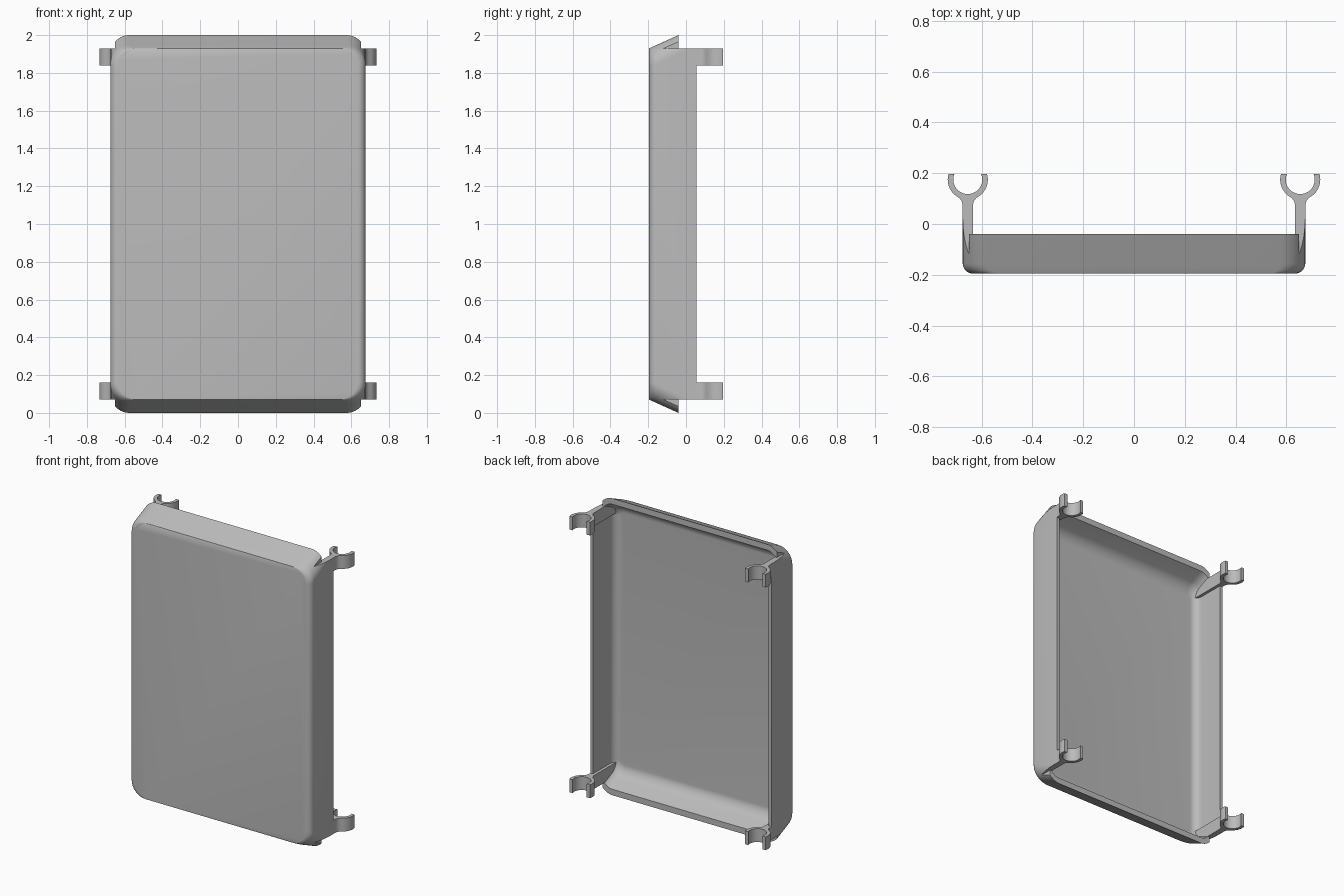
import bpy, bmesh, math

if "Cube" in bpy.data.objects:
    bpy.data.objects.remove(bpy.data.objects["Cube"])

FRONT, SLOPE = -0.195, 0.4516   # front face depth, flare of the end lips
grey = bpy.data.materials.new("light_grey")
grey.diffuse_color = (0.5, 0.5, 0.5, 1)
grey.use_nodes = True
grey.node_tree.nodes["Principled BSDF"].inputs["Base Color"].default_value = grey.diffuse_color


def finish(name, bm):
    bmesh.ops.recalc_face_normals(bm, faces=bm.faces)
    me = bpy.data.meshes.new(name)
    bm.to_mesh(me)
    bm.free()
    me.materials.append(grey)
    ob = bpy.data.objects.new(name, me)
    bpy.context.collection.objects.link(ob)
    return ob


def loft(name, rings):
    """Closed solid through rings of equal point count."""
    bm = bmesh.new()
    vs = [[bm.verts.new(p) for p in r] for r in rings]
    n = len(vs[0])
    for a, b in zip(vs, vs[1:]):
        for i in range(n):
            j = (i + 1) % n
            bm.faces.new((a[i], a[j], b[j], b[i]))
    bm.faces.new(vs[0])
    bm.faces.new(vs[-1])
    return finish(name, bm)


def box(name, x, y, z):
    return loft(name, [[(x[0], y[0], k), (x[1], y[0], k), (x[1], y[1], k), (x[0], y[1], k)] for k in z])


def ring(y, w, h, r, n=12):
    """Rounded rectangle at depth y whose ends flare outwards with depth."""
    pts = []
    for q, (sx, sz) in enumerate([(1, 1), (-1, 1), (-1, -1), (1, -1)]):
        for i in range(n + 1):
            a = math.pi / 2 * (q + i / n)
            pts.append((sx * (w - r) + r * math.cos(a), y,
                        1 + sz * (h - r + SLOPE * (y - FRONT)) + r * math.sin(a)))
    return pts


def subtract(target, cutter):
    mod = target.modifiers.new("cut", 'BOOLEAN')
    mod.operation, mod.solver, mod.object = 'DIFFERENCE', 'EXACT', cutter
    bpy.context.view_layer.objects.active = target
    bpy.ops.object.modifier_apply(modifier=mod.name)
    bpy.data.objects.remove(cutter)


def smooth(ob):
    bpy.ops.object.select_all(action='DESELECT')
    ob.select_set(True)
    bpy.context.view_layer.objects.active = ob
    bpy.ops.object.shade_smooth_by_angle(angle=math.radians(30))


# Tray: outer solid with rounded long front edges
R = 0.04
rings = []
for i in range(9):
    a = math.pi / 2 * i / 8
    rings.append(ring(FRONT + R * (1 - math.cos(a)), 0.675 - R * (1 - math.sin(a)), 0.93, 0.1))
tray = loft("tray_shell", rings + [ring(0.055, 0.675, 0.93, 0.1)])

# Cavity with a filleted floor
F = 0.05
rings = []
for i in range(9):
    a = math.pi / 2 * i / 8
    d = F * (1 - math.sin(a))
    rings.append(ring(FRONT + 0.02 + F * (1 - math.cos(a)), 0.655 - d, 0.89 - d, 0.08 - d))
cavity = loft("cavity", rings + [ring(0.1, 0.655, 0.89, 0.08)])

# Leave thick arms standing in the four corners of the cavity
for s in (-1, 1):
    for z in ((1.84, 1.935), (0.065, 0.16)):
        subtract(cavity, box("arm_gap", sorted((s * 0.635, s * 0.7)), (-0.3, 0.2), z))
subtract(tray, cavity)

# Trim the lips to depth and cut them free of the side walls
for z in ((1.93, 2.5), (-0.5, 0.07)):
    subtract(tray, box("lip_trim", (-1, 1), (-0.04, 0.5), z))
    for s in (-1, 1):
        subtract(tray, box("side_trim", sorted((s * 0.65, s)), (-0.5, 0.5), z))
smooth(tray)

# Open C-shaped clips on short flared necks
half = [(0.02, 0.055), (0.02, 0.075), (0.024, 0.09), (0.033, 0.102)]
for r, a0, a1 in ((0.079, -55, 16.2), (0.057, 22.7, -85)):
    for i in range(15):
        a = math.radians(a0 + (a1 - a0) * i / 14)
        half.append((r * math.cos(a), 0.175 + r * math.sin(a)))
profile = half + [(-x, y) for x, y in reversed(half)]
for sx, side in ((-1, "left"), (1, "right")):
    for z, end in ((0.07, "lower"), (1.84, "upper")):
        clip = loft(f"{end}_{side}_clip",
                    [[(sx * 0.655 + x, y, k) for x, y in profile] for k in (z, z + 0.09)])
        smooth(clip)
